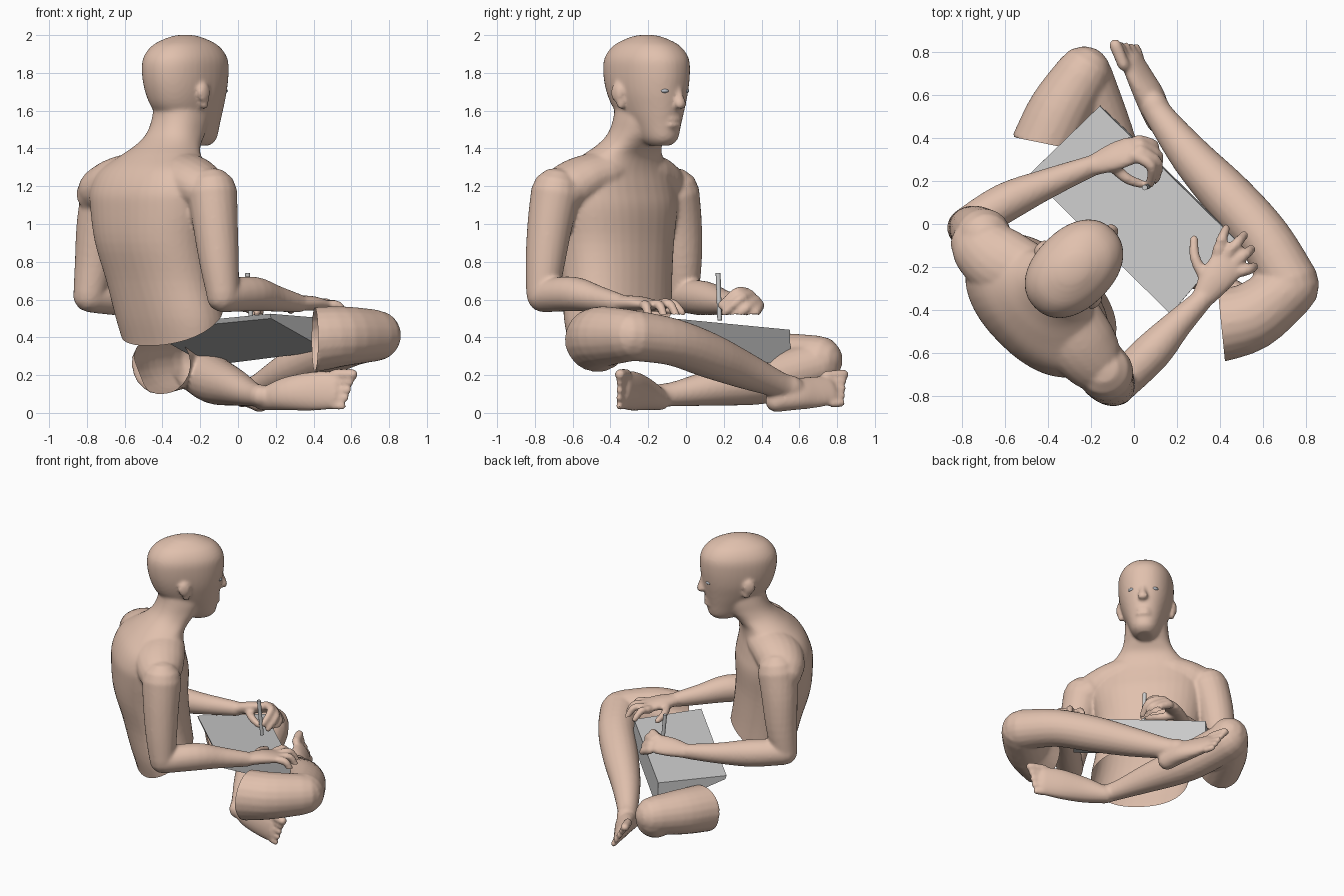
import bpy, bmesh, math
from mathutils import Vector as V

if "Cube" in bpy.data.objects:
    bpy.data.objects.remove(bpy.data.objects["Cube"])

H = math.sqrt(0.5)
RIGHT, FWD, UP = V((H, -H, 0)), V((H, H, 0)), V((0, 0, 1))


def L(s, f, z):
    """Figure space (right, forward, up) to world; the figure faces +x +y."""
    return RIGHT * (s - 0.05) + FWD * f + UP * z


def material(name, col):
    m = bpy.data.materials.new(name)
    m.diffuse_color = (*col, 1)
    m.use_nodes = True
    m.node_tree.nodes["Principled BSDF"].inputs["Base Color"].default_value = m.diffuse_color
    return m


SKIN = material("skin", (0.75, 0.53, 0.42))
GREY = material("light_grey", (0.59, 0.59, 0.59))
EYE = material("eye_grey", (0.50, 0.53, 0.58))


def loft(bm, pts, w=UP, normal=None, caps=(True, True), n=20, steps=4, power=2.0):
    """Smooth closed tube. pts: (centre, half width, half depth); w: width direction."""
    def cr(a, b, c, d, t):
        return 0.5 * (2 * b + (c - a) * t + (2 * a - 5 * b + 4 * c - d) * t * t
                      + (3 * b - a - 3 * c + d) * t ** 3)

    def sup(x):
        return math.copysign(abs(x) ** (2 / power), x)
    k, path = len(pts), []
    for i in range(k - 1):
        q = [pts[max(0, min(k - 1, i + j))] for j in (-1, 0, 1, 2)]
        for s in range(steps):
            path.append([cr(*[p[c] for p in q], s / steps) for c in range(3)])
    path.append(list(pts[-1]))
    m = len(path)
    tan = [normal or (path[min(i + 1, m - 1)][0] - path[max(i - 1, 0)][0]).normalized()
           for i in range(m)]
    rings = [(p[0], p[1], p[2], t) for p, t in zip(path, tan)]

    def dome(ring, sign):
        p, a, b, t = ring
        return [(p + t * sign * min(a, b) * math.sin(x), a * math.cos(x), b * math.cos(x), t)
                for x in (0.5, 1.0, 1.4)]
    if caps[0]:
        rings = dome(rings[0], -1)[::-1] + rings
    if caps[1]:
        rings += dome(rings[-1], 1)
    loops = []
    for p, a, b, t in rings:
        x = (w - t * w.dot(t)).normalized()
        y = t.cross(x)
        loops.append([bm.verts.new(p + x * a * sup(math.cos(2 * math.pi * j / n))
                                   + y * b * sup(math.sin(2 * math.pi * j / n)))
                      for j in range(n)])
    for A, B in zip(loops, loops[1:]):
        for j in range(n):
            bm.faces.new((A[j], A[(j + 1) % n], B[(j + 1) % n], B[j]))
    bm.faces.new(loops[0][::-1])
    bm.faces.new(loops[-1])


def limb(bm, pts, **kw):
    """Round tube from (x, y, z, radius) points."""
    loft(bm, [(V(p[:3]), p[3], p[3]) for p in pts],
         w=kw.pop("w", V((0.3, -0.2, 0.93))), **kw)


def blob(bm, c, r):
    """Ellipsoid in figure space."""
    vs = bmesh.ops.create_uvsphere(bm, u_segments=16, v_segments=10, radius=1)["verts"]
    for v in vs:
        v.co = c + RIGHT * v.co.x * r[0] + FWD * v.co.y * r[1] + UP * v.co.z * r[2]


def finish(bm, name, mat, smooth=True):
    bmesh.ops.recalc_face_normals(bm, faces=bm.faces)
    me = bpy.data.meshes.new(name)
    bm.to_mesh(me)
    bm.free()
    ob = bpy.data.objects.new(name, me)
    bpy.context.collection.objects.link(ob)
    me.materials.append(mat)
    for p in me.polygons:
        p.use_smooth = smooth
    return ob


def fuse(ob, plane, normal, keep, voxel=0.011):
    """Melt overlapping parts into one skin, then open it along a plane."""
    r = ob.modifiers.new("melt", "REMESH")
    r.mode, r.voxel_size, r.use_smooth_shade = "VOXEL", voxel, True
    s = ob.modifiers.new("soften", "SMOOTH")
    s.factor, s.iterations = 0.5, 6
    bpy.context.view_layer.objects.active = ob
    for m in ("melt", "soften"):
        bpy.ops.object.modifier_apply(modifier=m)
    bm = bmesh.new()
    bm.from_mesh(ob.data)
    bmesh.ops.bisect_plane(bm, geom=bm.verts[:] + bm.edges[:] + bm.faces[:],
                           plane_co=plane, plane_no=normal)
    cut = [f for f in bm.faces if (f.calc_center_median() - plane).dot(normal) < 0
           and not keep(f.calc_center_median())]
    bmesh.ops.delete(bm, geom=cut, context="FACES")
    bm.to_mesh(ob.data)
    bm.free()
    for p in ob.data.polygons:
        p.use_smooth = True


# ---- upper body: torso and head as (z, side, forward, half width, half depth)
bm = bmesh.new()
TORSO = [(0.26, .06, -.48, .29, .18), (0.36, .06, -.49, .31, .19), (0.5, .05, -.51, .33, .21),
         (0.7, .02, -.545, .33, .222), (0.9, 0, -.58, .35, .242), (1.08, 0, -.585, .38, .25),
         (1.18, 0, -.59, .385, .237), (1.28, 0, -.575, .35, .205), (1.36, 0, -.53, .24, .17),
         (1.42, 0, -.47, .175, .155), (1.48, 0, -.415, .15, .15), (1.56, 0, -.38, .142, .15),
         (1.66, 0, -.375, .13, .145)]
HEAD = [(1.415, 0, -.25, .05, .065), (1.45, 0, -.255, .085, .11), (1.53, 0, -.285, .117, .155),
        (1.61, 0, -.325, .147, .212), (1.70, 0, -.34, .172, .242), (1.80, 0, -.345, .183, .257),
        (1.88, 0, -.345, .178, .248), (1.945, 0, -.345, .14, .195), (1.985, 0, -.345, .08, .11)]
for prof, power in ((TORSO, 2.25), (HEAD, 2.2)):
    loft(bm, [(L(s, f, z), a, b) for z, s, f, a, b in prof], w=RIGHT, normal=UP,
         caps=(False, False), n=40, power=power)
blob(bm, L(0, -.345, 1.975), (.085, .115, .027))

# nose, lips, ears and the shoulder slopes
loft(bm, [(L(0, -.118, 1.73), .02, .024), (L(0, -.105, 1.68), .022, .026),
          (L(0, -.092, 1.635), .036, .028)], w=RIGHT, n=12)
for z in (1.553, 1.523):
    blob(bm, L(0, -.138, z), (.052, .026, .015))
for sd in (-1, 1):
    blob(bm, L(sd * .182, -.385, 1.695), (.02, .042, .052))
    blob(bm, L(sd * .17, -.37, 1.645), (.02, .026, .04))
    loft(bm, [(L(sd * .14, -.52, 1.27), .12, .15), (L(sd * .26, -.565, 1.235), .125, .165),
              (L(sd * .36, -.58, 1.19), .125, .15), (L(sd * .41, -.575, 1.16), .115, .13)])

# arms
limb(bm, [(-.70, -.06, 1.165, .132), (-.735, -.035, 1.0, .12), (-.76, -.02, .8, .105),
          (-.785, -.02, .63, .087)])
limb(bm, [(-.785, -.015, .62, .088), (-.6, .10, .605, .092), (-.4, .19, .585, .07),
          (-.2, .27, .575, .05)])
limb(bm, [(-.135, -.69, 1.165, .132), (-.12, -.72, 1.0, .12), (-.10, -.745, .8, .105),
          (-.08, -.76, .63, .087)])
limb(bm, [(-.08, -.755, .62, .088), (.08, -.6, .63, .092), (.2, -.47, .605, .07),
          (.32, -.35, .58, .05)])

# palms
loft(bm, [(V((.31, -.36, .58)), .05, .04), (V((.38, -.26, .58)), .078, .04),
          (V((.44, -.18, .57)), .085, .03)], w=V((.8, -.6, 0)))
loft(bm, [(V((-.2, .27, .575)), .05, .04), (V((-.1, .31, .595)), .072, .04),
          (V((-.01, .345, .605)), .075, .032)], w=V((-.25, .8, -.5)))

# fingers: base, middle, tip
FINGERS = [
    ((.34, -.27, .57), (.285, -.16, .56), (.28, -.07, .54)),
    ((.39, -.13, .57), (.41, -.07, .58), (.43, -.02, .53)),
    ((.43, -.15, .57), (.48, -.09, .58), (.515, -.05, .51)),
    ((.47, -.18, .57), (.52, -.14, .57), (.555, -.11, .49)),
    ((.50, -.22, .57), (.54, -.21, .56), (.57, -.19, .48)),
    ((-.1, .27, .58), (-.03, .21, .57), (.04, .185, .55)),
    ((.0, .32, .635), (.08, .27, .64), (.075, .185, .57)),
    ((.03, .34, .625), (.11, .285, .60), (.10, .205, .53)),
    ((.03, .37, .595), (.115, .315, .55), (.09, .25, .50)),
    ((.02, .39, .57), (.095, .365, .53), (.075, .31, .485))]
for a, b, c in FINGERS:
    limb(bm, [(*a, .029), (*b, .026), (*c, .021)], n=10, w=V((.35, .9, .2)))
body = finish(bm, "upper_body", SKIN)
fuse(body, L(0, -.68, .355), (UP - FWD * .65).normalized(),
     lambda c: c.z > .52 and (c.x > -.02 or c.y > -.02 or c.y < -.66 or c.x < -.7))


# ---- legs
def foot(bm, pts, w, toe_dir):
    """Flattened foot with five toes spread along w."""
    w, d = V(w).normalized(), V(toe_dir).normalized()
    loft(bm, [(V(p[:3]), p[3], p[4]) for p in pts], w=w)
    end = V(pts[-1][:3])
    for i in range(5):
        p = end + w * (i - 2) * .042
        r = .03 if i == 4 else .021
        reach = .05 + .012 * i
        limb(bm, [(*p, r), (*(p + d * reach), r)], n=10, w=w)


bm = bmesh.new()
limb(bm, [(.38, -.475, .385, .173), (.55, -.43, .405, .16), (.725, -.295, .41, .138)],
     caps=(False, True))
limb(bm, [(.73, -.28, .41, .135), (.61, -.07, .375, .125), (.445, .12, .305, .12),
          (.27, .31, .225, .098), (.13, .49, .15, .07), (.09, .56, .13, .067)])
foot(bm, [(.115, .48, .063, .06, .06), (.08, .58, .095, .085, .065),
          (.03, .68, .11, .09, .05), (-.01, .76, .12, .085, .037)],
     (-.45, -.2, .85), (-.38, .9, .1))
leg = finish(bm, "right_leg", SKIN)
fuse(leg, V((.41, -.5, .4)), V((.99, .1, 0)), lambda c: c.y > -.2)

bm = bmesh.new()
limb(bm, [(-.42, .35, .255, .16), (-.34, .53, .27, .152), (-.235, .70, .28, .13)],
     caps=(False, True))
limb(bm, [(-.23, .69, .25, .13), (-.13, .42, .175, .127), (-.02, .15, .135, .098),
          (.07, -.06, .10, .066), (.12, -.17, .09, .06)])
foot(bm, [(.13, -.14, .07, .057, .06), (.25, -.22, .10, .088, .068),
          (.4, -.28, .115, .105, .055), (.51, -.325, .12, .10, .039)],
     (.05, .12, 1), (.93, -.35, .0))
leg = finish(bm, "left_leg", SKIN)
fuse(leg, V((-.44, .38, .25)), V((.2, .98, 0)), lambda c: c.x > -.24)

# ---- eyes
bm = bmesh.new()
for sd in (-1, 1):
    blob(bm, L(sd * .075, -.138, 1.705), (.026, .027, .014))
finish(bm, "eyes", EYE)

# ---- wedge shaped lap board, thicker on the far side: (x, y, top, bottom)
bm = bmesh.new()
C = [(-.49, .23, .46, .435), (.17, -.42, .525, .50), (.47, -.07, .50, .33), (-.16, .55, .44, .25)]
top = [bm.verts.new((x, y, t)) for x, y, t, b in C]
bot = [bm.verts.new((x + .005, y + .005, b)) for x, y, t, b in C]
bm.faces.new(top)
bm.faces.new(bot[::-1])
for i in range(4):
    j = (i + 1) % 4
    bm.faces.new((top[i], bot[i], bot[j], top[j]))
finish(bm, "lap_board", GREY, False)

# ---- pen
bm = bmesh.new()
limb(bm, [(.07, .178, .49, .012), (.05, .17, .74, .013)], caps=(False, False), n=12,
     w=V((1, 0, 0)))
pen = finish(bm, "pen", GREY)
bpy.ops.object.select_all(action="DESELECT")
pen.select_set(True)
bpy.context.view_layer.objects.active = pen
bpy.ops.object.shade_smooth_by_angle()
